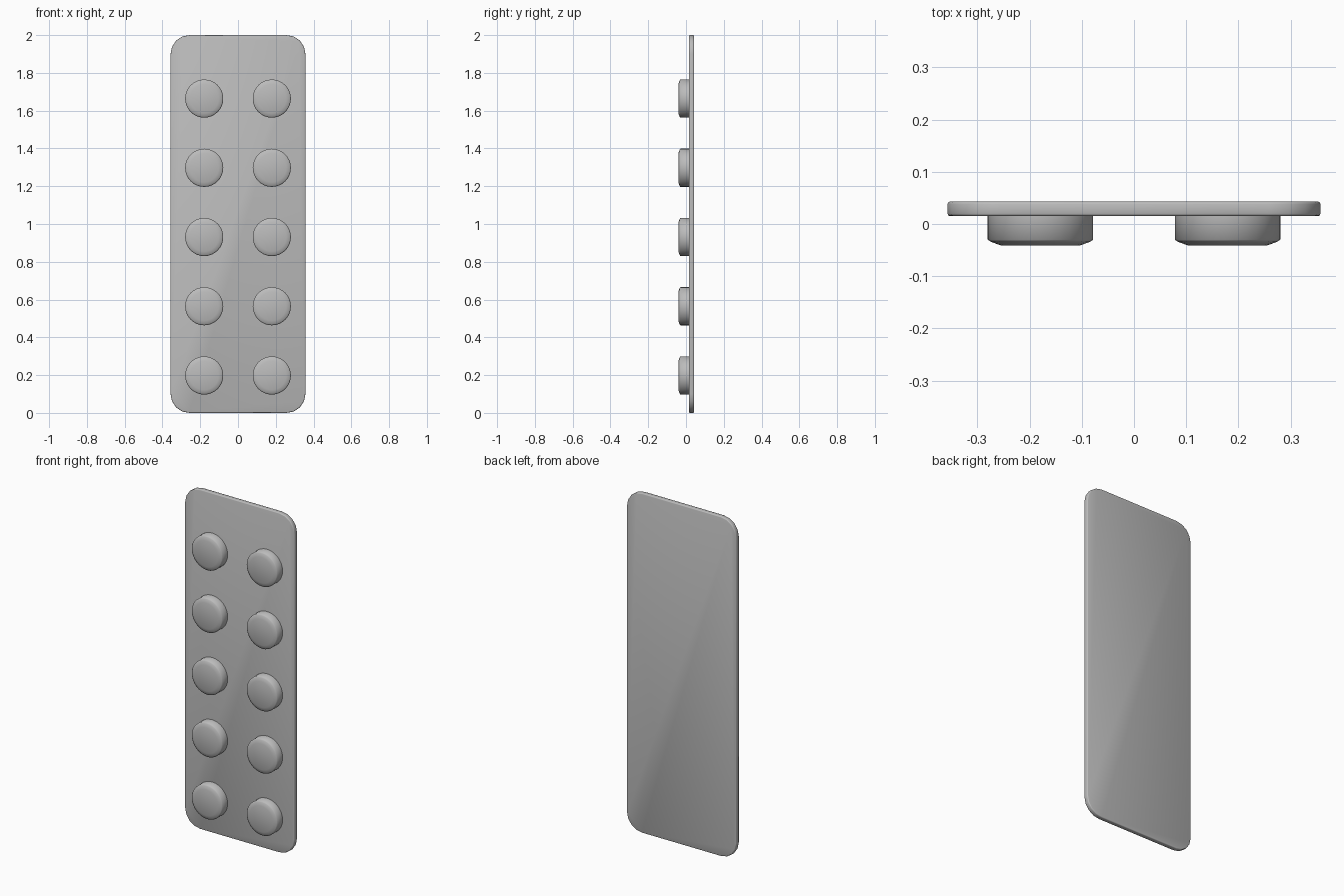
import bpy, bmesh, math
from mathutils import Matrix

cube = bpy.data.objects.get("Cube")
if cube:
    bpy.data.objects.remove(cube, do_unlink=True)

grey = bpy.data.materials.new("plain grey")
grey.use_nodes = True
colour = (0.5, 0.5, 0.5, 1)
grey.diffuse_color = colour
grey.node_tree.nodes["Principled BSDF"].inputs["Base Color"].default_value = colour


def finish(bm, name, angle):
    """Turn a bmesh into a smooth shaded grey object."""
    bmesh.ops.recalc_face_normals(bm, faces=bm.faces)
    mesh = bpy.data.meshes.new(name)
    bm.to_mesh(mesh)
    bm.free()
    mesh.materials.append(grey)
    obj = bpy.data.objects.new(name, mesh)
    bpy.context.collection.objects.link(obj)
    bpy.ops.object.select_all(action="DESELECT")
    obj.select_set(True)
    bpy.context.view_layer.objects.active = obj
    bpy.ops.object.shade_smooth_by_angle(angle=math.radians(angle))
    return obj


# Backing card: rounded corners, then softened rims
FRONT, BACK = 0.015, 0.043
bm = bmesh.new()
bmesh.ops.create_cube(bm, size=1)
bmesh.ops.scale(bm, vec=(0.714, BACK - FRONT, 2), verts=bm.verts)
bmesh.ops.translate(bm, vec=(0, (FRONT + BACK) / 2, 1), verts=bm.verts)
corners = [e for e in bm.edges
           if abs(e.verts[0].co.y - e.verts[1].co.y) > 0.01]
bmesh.ops.bevel(bm, geom=corners, offset=0.1, segments=4, profile=0.5,
                affect="EDGES")
rims = [e for e in bm.edges
        if abs(e.verts[0].co.y - e.verts[1].co.y) < 0.001]
bmesh.ops.bevel(bm, geom=rims, offset=0.005, segments=2, profile=0.5,
                affect="EDGES")
finish(bm, "backing_card", 60)


def blister(name, x, z):
    """Round pocket with a chamfered front rim, facing -y."""
    bm = bmesh.new()
    sides = 32
    rings = []
    for radius, y in ((0.101, FRONT + 0.002), (0.101, -0.03), (0.095, -0.034), (0.076, -0.041)):
        ring = bmesh.ops.create_circle(
            bm, segments=sides, radius=radius,
            matrix=Matrix.Translation((x, y, z)) @ Matrix.Rotation(math.pi / 2, 4, "X"))
        rings.append(ring["verts"])
    for a, b in zip(rings, rings[1:]):
        for i in range(sides):
            j = (i + 1) % sides
            bm.faces.new((a[i], a[j], b[j], b[i]))
    bm.faces.new(rings[0])
    bm.faces.new(rings[-1])
    finish(bm, name, 60)


# Two columns of five pockets
for row in range(5):
    for side, x in (("left", 0.179), ("right", -0.179)):
        blister(f"blister_{side}_{row + 1}", x, 0.198 + 0.3665 * row)
